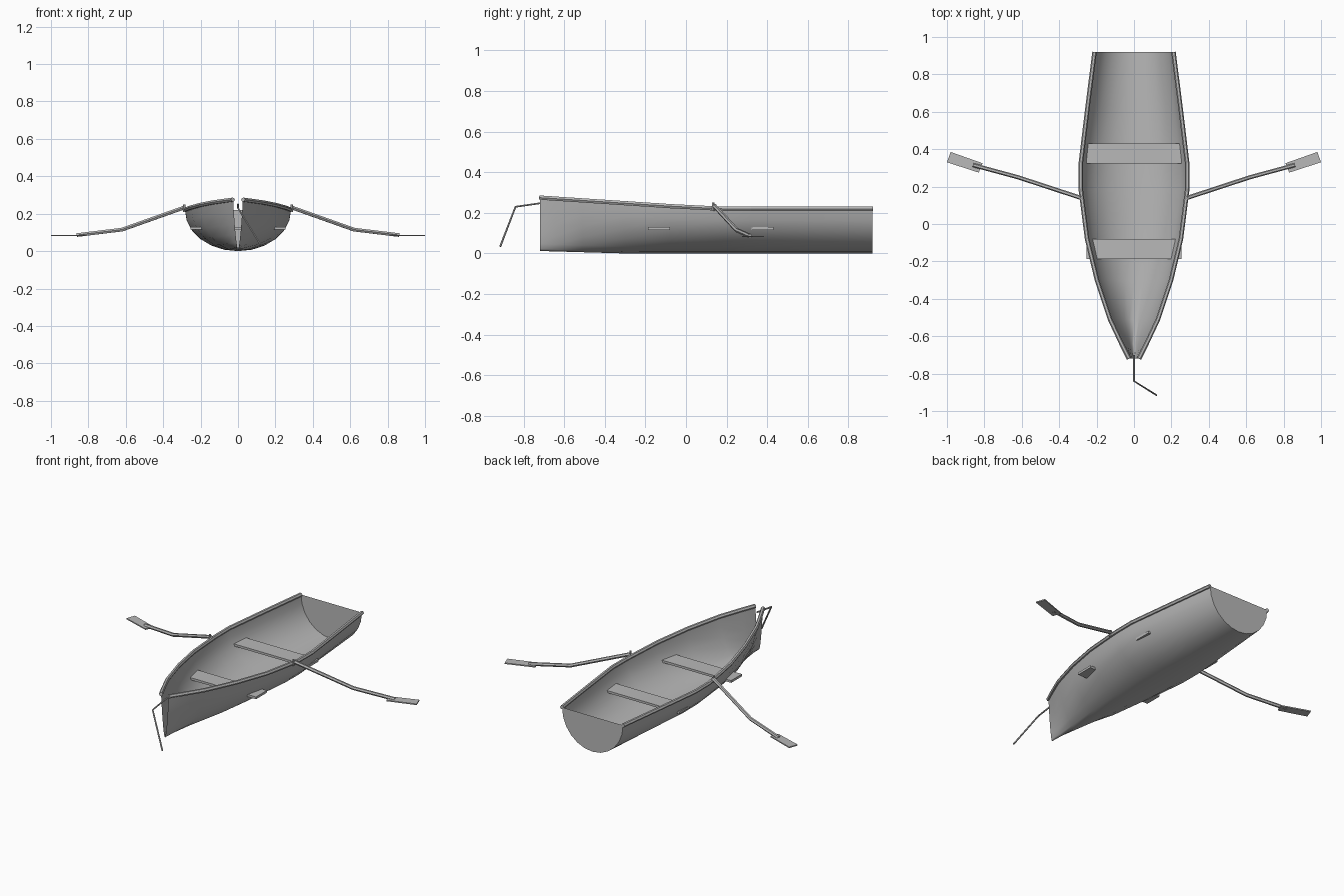
import bpy, bmesh, math
from mathutils import Vector

cube = bpy.data.objects.get("Cube")
if cube:
    bpy.data.objects.remove(cube, do_unlink=True)

grey = bpy.data.materials.new("plain_grey")
grey.use_nodes = True
COLOUR = (0.48, 0.48, 0.48, 1)
grey.diffuse_color = COLOUR
for node in grey.node_tree.nodes:
    if node.type == 'BSDF_PRINCIPLED':
        node.inputs["Base Color"].default_value = COLOUR

# Hull stations: y position, half width at the top edge
STATIONS = [(0.92, 0.21), (0.62, 0.248), (0.32, 0.284), (0.18, 0.283), (-0.08, 0.25),
            (-0.30, 0.197), (-0.51, 0.127), (-0.64, 0.066), (-0.72, 0.026)]
RING = 12


def sheer(y):
    """Height of the top edge, rising towards the bow."""
    return 0.22 + 0.055 * max(0, 0.12 - y) / 0.84


def section(y, w):
    """Half-ellipse section, turning to a V at the bow."""
    vee = 0.5 * max(0, -0.3 - y) / 0.42
    low = 0.012 * max(0, -0.3 - y) / 0.42
    pts = []
    for i in range(RING + 1):
        t = math.pi * i / RING
        depth = math.sin(t)
        side = (1 - vee) * math.cos(t) + vee * math.copysign(1 - depth, math.cos(t))
        pts.append((w * side, y, low + (sheer(y) - low) * (1 - depth)))
    return pts


def finish(bm, name, smooth=False):
    bmesh.ops.recalc_face_normals(bm, faces=bm.faces)
    me = bpy.data.meshes.new(name)
    bm.to_mesh(me)
    bm.free()
    me.materials.append(grey)
    ob = bpy.data.objects.new(name, me)
    bpy.context.collection.objects.link(ob)
    for p in me.polygons:
        p.use_smooth = smooth
    return ob


def box(name, outline, z0, z1):
    """Flat board from an outline in plan."""
    bm = bmesh.new()
    face = bm.faces.new([bm.verts.new((x, y, z0)) for x, y in outline])
    grown = bmesh.ops.extrude_face_region(bm, geom=[face])["geom"]
    verts = [v for v in grown if isinstance(v, bmesh.types.BMVert)]
    bmesh.ops.translate(bm, verts=verts, vec=(0, 0, z1 - z0))
    return finish(bm, name)


def rod(name, path, radius):
    """Round bar along a polyline."""
    cu = bpy.data.curves.new(name, 'CURVE')
    cu.dimensions = '3D'
    cu.bevel_depth = radius
    cu.bevel_resolution = 1
    cu.use_fill_caps = True
    sp = cu.splines.new('POLY')
    sp.points.add(len(path) - 1)
    for p, co in zip(sp.points, path):
        p.co = (*co, 1)
    sp.use_smooth = False
    cu.materials.append(grey)
    ob = bpy.data.objects.new(name, cu)
    bpy.context.collection.objects.link(ob)
    return ob


# Hull skin, open at the top and along the narrow slit at the bow
bm = bmesh.new()
rings = [[bm.verts.new(p) for p in section(y, w)] for y, w in STATIONS]
for a, b in zip(rings, rings[1:]):
    for i in range(RING):
        bm.faces.new((a[i], a[i + 1], b[i + 1], b[i]))
finish(bm, "hull", smooth=True)

# Transom closing the stern
bm = bmesh.new()
bm.faces.new([bm.verts.new(p) for p in section(*STATIONS[0])])
finish(bm, "transom")

# Benches, whose ends pass through the hull
for name, y0, y1 in (("front_bench", -0.187, -0.08), ("rear_bench", 0.323, 0.43)):
    box(name, [(-0.255, y0), (0.255, y0), (0.255, y1), (-0.255, y1)], 0.115, 0.129)

# Rails, oarlocks and oars on each side
for side, s in (("left", 1), ("right", -1)):
    rod(side + "_rail", [(s * (w + 0.001), y, sheer(y)) for y, w in STATIONS], 0.012)
    rod(side + "_oarlock", [(s * 0.288, 0.135, 0.21), (s * 0.288, 0.135, 0.25)], 0.007)
    rod(side + "_oar_shaft", [(s * 0.285, 0.14, 0.234), (s * 0.62, 0.25, 0.115),
                              (s * 0.86, 0.315, 0.086)], 0.011)
    blade = [(0.81, 0.325), (0.98, 0.385), (1.0, 0.33), (0.83, 0.275)]
    box(side + "_oar_blade", [(s * x, y) for x, y in blade], 0.08, 0.087)

# Mooring rope hanging from the bow
rod("mooring_rope", [(0, -0.70, 0.25), (0, -0.84, 0.23), (0.12, -0.915, 0.035)], 0.005)
